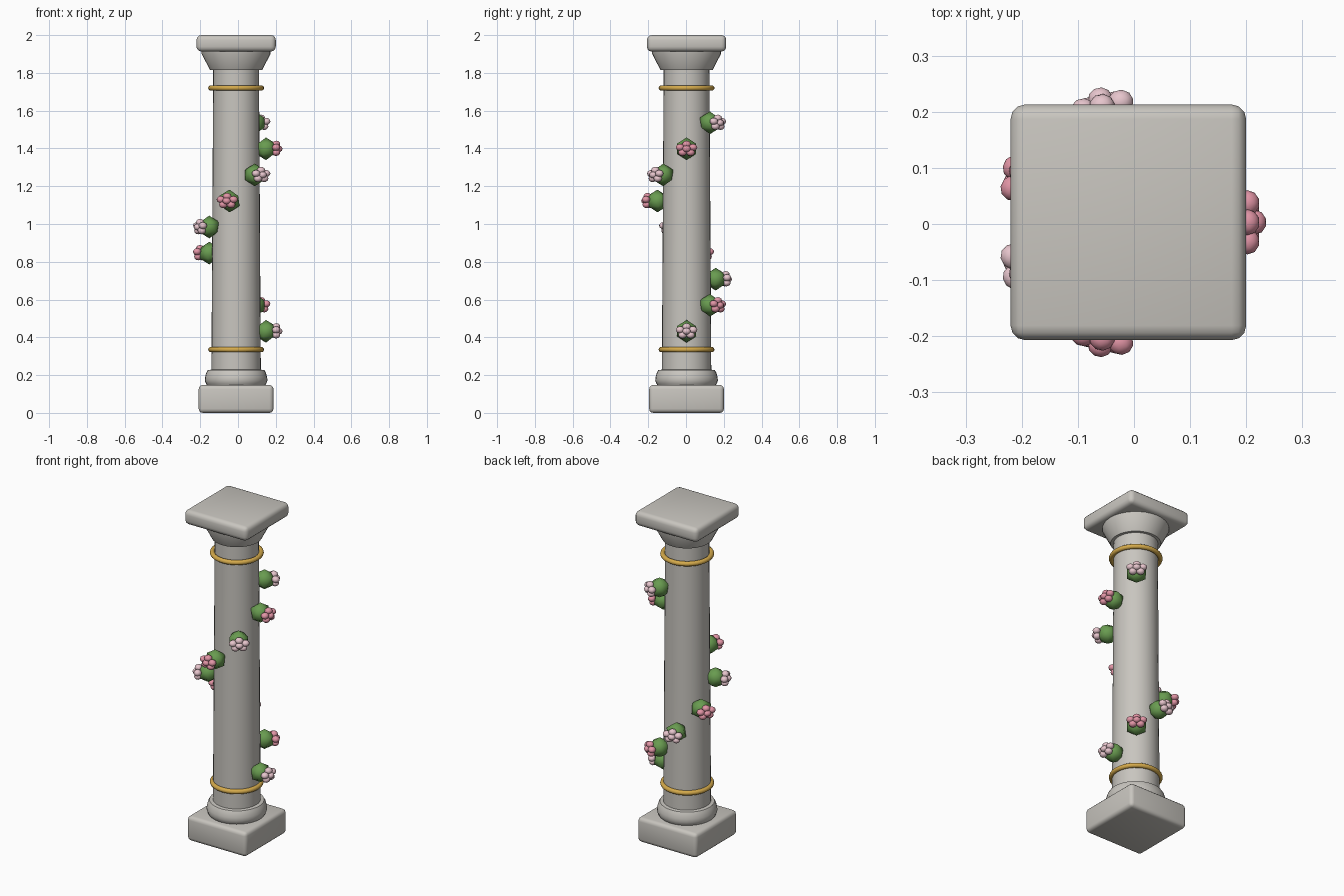
import bpy, bmesh, math
from mathutils import Matrix, Vector

cube = bpy.data.objects.get("Cube")
if cube:
    bpy.data.objects.remove(cube)

CX, CY = -0.01, 0.003  # column axis


def material(name, rgb):
    m = bpy.data.materials.new(name)
    m.use_nodes = True
    m.diffuse_color = (*rgb, 1)
    m.node_tree.nodes["Principled BSDF"].inputs["Base Color"].default_value = (*rgb, 1)
    return m


stone = material("stone", (0.58, 0.56, 0.52))
gold = material("gold", (0.66, 0.40, 0.07))
green = material("leaf green", (0.14, 0.33, 0.08))
pale = material("pale pink", (0.80, 0.56, 0.61))
rose = material("rose pink", (0.76, 0.30, 0.38))


def finish(bm, name, mat, angle=40):
    bmesh.ops.recalc_face_normals(bm, faces=bm.faces)
    mesh = bpy.data.meshes.new(name)
    bm.to_mesh(mesh)
    bm.free()
    mesh.materials.append(mat)
    obj = bpy.data.objects.new(name, mesh)
    bpy.context.collection.objects.link(obj)
    bpy.ops.object.select_all(action="DESELECT")
    obj.select_set(True)
    bpy.context.view_layer.objects.active = obj
    bpy.ops.object.shade_smooth_by_angle(angle=math.radians(angle))
    return obj


def slab(name, half, z0, z1, bevel):
    bm = bmesh.new()
    place = Matrix.Translation((CX, CY, (z0 + z1) / 2)) @ Matrix.Diagonal((2 * half, 2 * half, z1 - z0, 1))
    bmesh.ops.create_cube(bm, size=1, matrix=place)
    bmesh.ops.bevel(bm, geom=bm.edges[:], offset=bevel, segments=3, affect="EDGES", profile=0.5)
    return finish(bm, name, stone)


def lathe(name, profile, mat, sides=32, closed=False):
    """Spin (radius, height) points around the column axis."""
    bm = bmesh.new()
    rings = []
    for r, z in profile:
        rings.append([bm.verts.new((CX + r * math.cos(a), CY + r * math.sin(a), z))
                      for a in (2 * math.pi * i / sides for i in range(sides))])
    pairs = list(zip(rings, rings[1:]))
    if closed:
        pairs.append((rings[-1], rings[0]))
    else:
        bm.faces.new(rings[0])
        bm.faces.new(rings[-1])
    for a, b in pairs:
        for i in range(sides):
            j = (i + 1) % sides
            bm.faces.new((a[i], a[j], b[j], b[i]))
    return finish(bm, name, mat)


# Column
slab("plinth", 0.198, 0.005, 0.153, 0.022)
bpy.data.objects["plinth"].location.z = -0.005
lathe("base_moulding", [(0.150, 0.14), (0.160, 0.155), (0.166, 0.172), (0.164, 0.190),
                        (0.158, 0.212), (0.150, 0.226), (0.125, 0.230)], stone)
lathe("shaft", [(0.131, 0.20), (0.121, 1.84)], stone)
lathe("capital_flare", [(0.138, 1.815), (0.182, 1.90), (0.182, 1.93)], stone)
slab("abacus", 0.21, 1.913, 2.0, 0.026)

# Gold bands
for name, z in (("lower_band", 0.335), ("upper_band", 1.72)):
    tube = [(0.134 + 0.014 * math.cos(t), z + 0.014 * math.sin(t))
            for t in (2 * math.pi * k / 10 for k in range(10))]
    lathe(name, tube, gold, closed=True)


def ball(bm, centre, size, subdivisions):
    place = Matrix.Translation(centre) @ Matrix.Diagonal((*size, 1))
    bmesh.ops.create_icosphere(bm, subdivisions=subdivisions, radius=1, matrix=place)


# Blossoms climbing in a helix, seven to a turn
for i in range(9):
    turn = Matrix.Translation((CX, CY, 0.432 + 0.138 * i)) @ Matrix.Rotation(2 * math.pi * i / 7, 4, "Z")

    bm = bmesh.new()
    ball(bm, (0.158, 0, 0), (0.06, 0.06, 0.06), 1)
    bm.transform(turn)
    finish(bm, f"leaf_bud_{i + 1}", green, 60)

    bm = bmesh.new()
    ball(bm, (0.226, 0, 0), (0.020, 0.022, 0.018), 2)
    for k in range(5):
        a = 2 * math.pi * k / 5 + math.pi / 2
        ball(bm, (0.212, 0.036 * math.cos(a), 0.024 * math.sin(a)), (0.022, 0.023, 0.019), 2)
    bm.transform(turn)
    finish(bm, f"petals_{i + 1}", rose if i % 2 else pale, 60)
